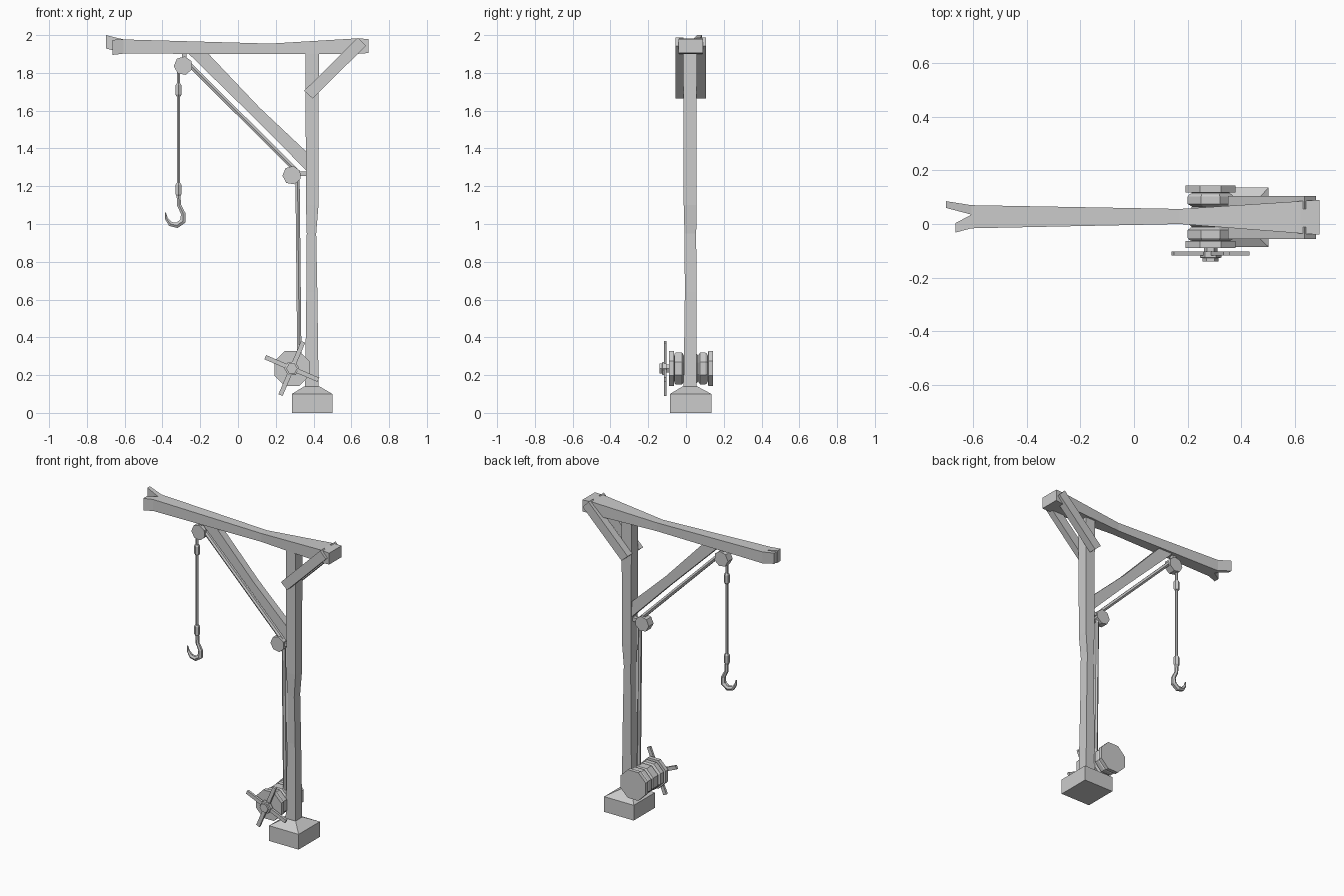
import bpy, bmesh, math
from mathutils import Vector

if "Cube" in bpy.data.objects:
    bpy.data.objects.remove(bpy.data.objects["Cube"])

CY = 0.026  # shared y centre of post, pulleys and ropes


def loft(name, rings):
    """Skin matching rings of points and cap both ends."""
    bm = bmesh.new()
    vs = [[bm.verts.new(p) for p in r] for r in rings]
    n = len(rings[0])
    for a, b in zip(vs, vs[1:]):
        for i in range(n):
            j = (i + 1) % n
            bm.faces.new((a[i], a[j], b[j], b[i]))
    bm.faces.new(vs[0])
    bm.faces.new(vs[-1])
    bmesh.ops.recalc_face_normals(bm, faces=bm.faces)
    me = bpy.data.meshes.new(name)
    bm.to_mesh(me)
    bm.free()
    ob = bpy.data.objects.new(name, me)
    bpy.context.collection.objects.link(ob)
    return ob


def tube(name, pts, radii, n=6, turn=0.0):
    """Round section swept along points with a radius at each one."""
    pts = [Vector(p) for p in pts]
    rings = []
    for i, (p, r) in enumerate(zip(pts, radii)):
        t = (pts[min(i + 1, len(pts) - 1)] - pts[max(i - 1, 0)]).normalized()
        u = Vector((0, 1, 0)) if abs(t.y) < 0.9 else Vector((1, 0, 0))
        w = t.cross(u).normalized()
        u = w.cross(t)
        rings.append([p + (u * math.cos(a) + w * math.sin(a)) * r
                      for a in (turn + k * math.tau / n for k in range(n))])
    return loft(name, rings)


def slab(name, pairs, y0, y1):
    """Strip of (x, z) edge pairs given a thickness in y."""
    return loft(name, [[(a[0], y0, a[1]), (a[0], y1, a[1]),
                        (b[0], y1, b[1]), (b[0], y0, b[1])] for a, b in pairs])


def upright(name, secs):
    """Rectangles stacked in z: z, x0, x1, y0, y1."""
    return loft(name, [[(a, c, z), (b, c, z), (b, d, z), (a, d, z)]
                       for z, a, b, c, d in secs])


def lengthwise(name, secs):
    """Rectangles along x: x, y0, y1, z0, z1."""
    return loft(name, [[(x, a, c), (x, b, c), (x, b, d), (x, a, d)]
                       for x, a, b, c, d in secs])


# Foot block and post with worn middle
upright("foot_block", [(0, .285, .5, -.085, .135), (.1, .285, .5, -.085, .135),
                       (.14, .35, .432, -.018, .06)])
upright("post", [(.12, .355, .427, -.013, .057), (.64, .362, .42, -.006, .055),
                 (.95, .364, .414, -.008, .054), (1.1, .36, .426, -.012, .056),
                 (1.92, .357, .428, -.013, .057)])

# Top beam with a split left end
lengthwise("beam", [(.69, -.04, .09, 1.905, 1.98), (.62, -.035, .085, 1.9, 1.982),
                    (.17, .0, .056, 1.9, 1.955), (-.605, -.016, .07, 1.902, 1.977)])
lengthwise("beam_split_back", [(-.605, .035, .07, 1.902, 1.977),
                               (-.7, .06, .085, 1.93, 2.0)])
lengthwise("beam_split_front", [(-.605, -.016, .035, 1.902, 1.977),
                                (-.665, -.032, .003, 1.895, 1.975)])

# Short braces on both sides at the back, long brace under the beam
for side, y0, y1 in (("front", -.055, -.012), ("back", .056, .105)):
    slab("short_brace_" + side, [((.35, 1.705), (.395, 1.665)),
                                 ((.635, 1.987), (.677, 1.943))], y0, y1)
slab("long_brace", [((-.27, 1.91), (-.165, 1.91)), ((.1, 1.548), (.115, 1.615)),
                    ((.365, 1.28), (.365, 1.38))], .002, .05)

# Pulleys and their brackets
for nm, x, z in (("upper", -.29, 1.838), ("lower", .285, 1.258)):
    tube("pulley_" + nm, [(x, CY - .025, z), (x, CY + .025, z)], [.05] * 2, 7, .4)
upright("upper_bracket", [(1.84, -.297, -.273, .012, .04), (1.91, -.297, -.273, .012, .04)])
lengthwise("lower_bracket", [(.29, .012, .04, 1.253, 1.277), (.365, .012, .04, 1.253, 1.277)])

# Ropes
tube("diagonal_rope", [(-.262, CY, 1.85), (.31, CY, 1.28)], [.014] * 2)
tube("post_rope", [(.315, CY, 1.25), (.325, CY, .27)], [.013] * 2)
tube("hook_rope", [(-.315, CY, 1.83), (-.315, CY, 1.17)], [.009] * 2)
for nm, z in (("upper", 1.71), ("lower", 1.182)):
    tube("rope_sleeve_" + nm, [(-.315, CY, z + d) for d in (-.035, -.025, .025, .035)],
         [.012, .018, .018, .012])

# Hook
hook = [(-.315, 1.16, .012), (-.312, 1.1, .012), (-.29, 1.055, .014),
        (-.292, 1.015, .018), (-.323, .993, .017), (-.358, 1.0, .014),
        (-.38, 1.03, .009), (-.384, 1.06, .003)]
tube("hook", [(x, CY, z) for x, z, r in hook], [r for x, z, r in hook])

# Winch drum: end flanges with rope coils between
wx, wz = .285, .235
drum = [(-.09, .1), (-.064, .1), (-.062, .072), (-.06, .086), (-.052, .092),
        (-.022, .092), (-.014, .08), (-.012, .074), (.0, .09), (.052, .09),
        (.064, .074), (.068, .08), (.074, .092), (.102, .092), (.11, .086),
        (.116, .072), (.118, .1), (.143, .1)]
tube("winch_drum", [(wx, y, wz) for y, r in drum], [r for y, r in drum], 8, .39)

# Winch hub and four spokes
hub = [(-.085, .025), (-.102, .025), (-.103, .04), (-.125, .04), (-.127, .03), (-.14, .03)]
tube("winch_hub", [(wx, y, wz) for y, r in hub], [r for y, r in hub])
for k in range(4):
    a = math.radians(-23 + 90 * k)
    d, p = Vector((math.cos(a), math.sin(a))), Vector((-math.sin(a), math.cos(a))) * .012
    c = Vector((wx, wz))
    slab(f"winch_spoke_{k + 1}", [(c + d * s - p, c + d * s + p) for s in (.01, .153)],
         -.117, -.102)
